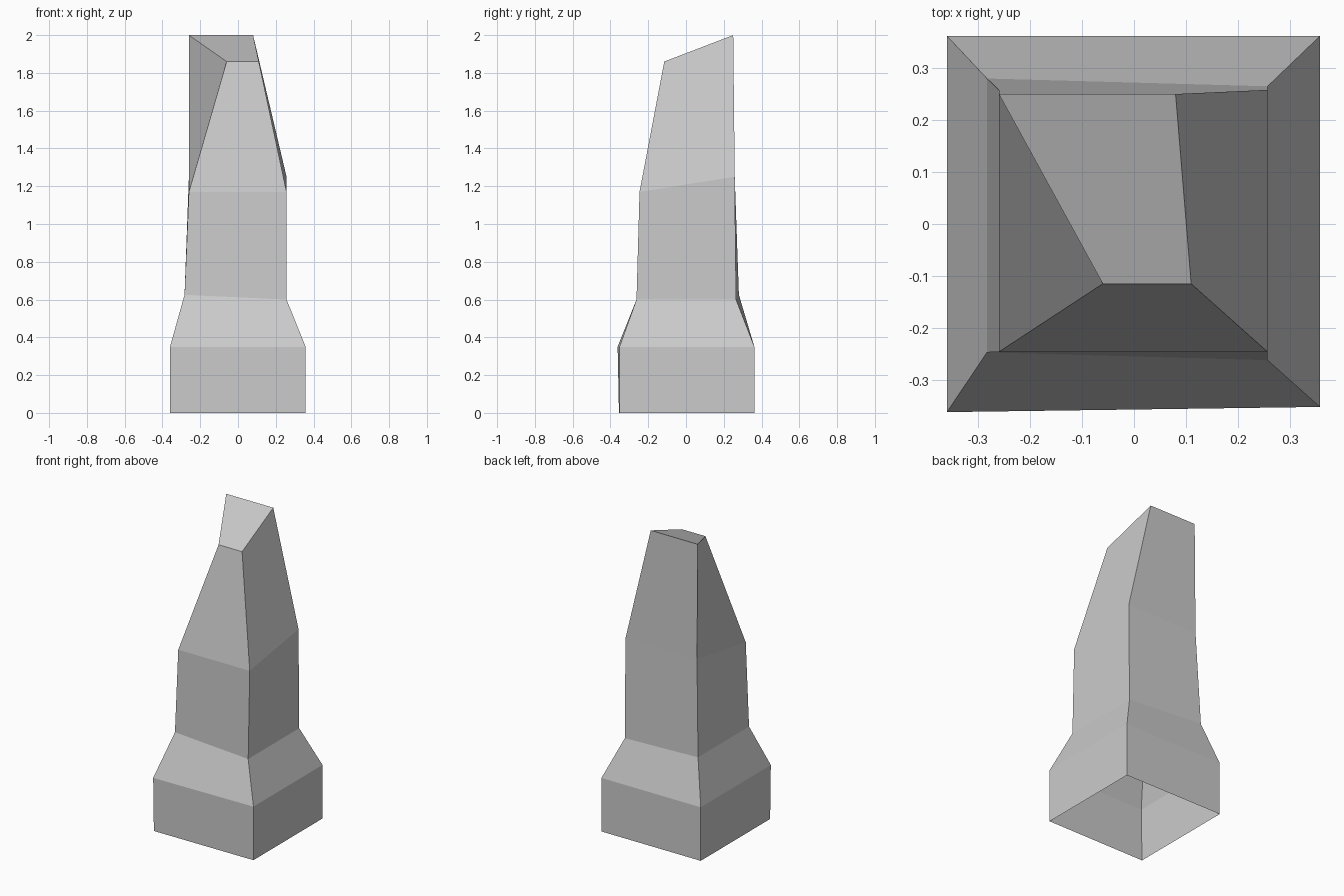
import bpy
import bmesh

if "Cube" in bpy.data.objects:
    bpy.data.objects.remove(bpy.data.objects["Cube"])

# Cross-sections from the base up: front left, front right, back right, back left
RINGS = [
    [(-.36, -.355, 0), (.358, -.352, 0), (.358, .362, 0), (-.36, .362, 0)],
    [(-.36, -.362, .35), (.358, -.352, .35), (.358, .362, .35), (-.36, .362, .35)],
    [(-.283, -.247, .625), (.257, -.262, .60), (.257, .265, .60), (-.283, .28, .625)],
    [(-.26, -.246, 1.17), (.257, -.246, 1.17), (.257, .258, 1.25), (-.26, .258, 1.25)],
    [(-.06, -.115, 1.86), (.11, -.115, 1.86), (.08, .25, 2), (-.26, .25, 2)],
]

stone = bpy.data.materials.new("grey stone")
stone.diffuse_color = (0.6, 0.6, 0.6, 1)
stone.use_nodes = True
stone.node_tree.nodes["Principled BSDF"].inputs["Base Color"].default_value = stone.diffuse_color

# Tapered pillar, open underneath, with a slanted cap
bm = bmesh.new()
rings = [[bm.verts.new(p) for p in ring] for ring in RINGS]
for low, high in zip(rings, rings[1:]):
    for i in range(4):
        j = (i + 1) % 4
        bm.faces.new((low[i], low[j], high[j], high[i]))
bm.faces.new(rings[-1])

mesh = bpy.data.meshes.new("stone_pillar")
bm.to_mesh(mesh)
bm.free()
mesh.materials.append(stone)
pillar = bpy.data.objects.new("stone_pillar", mesh)
bpy.context.collection.objects.link(pillar)
